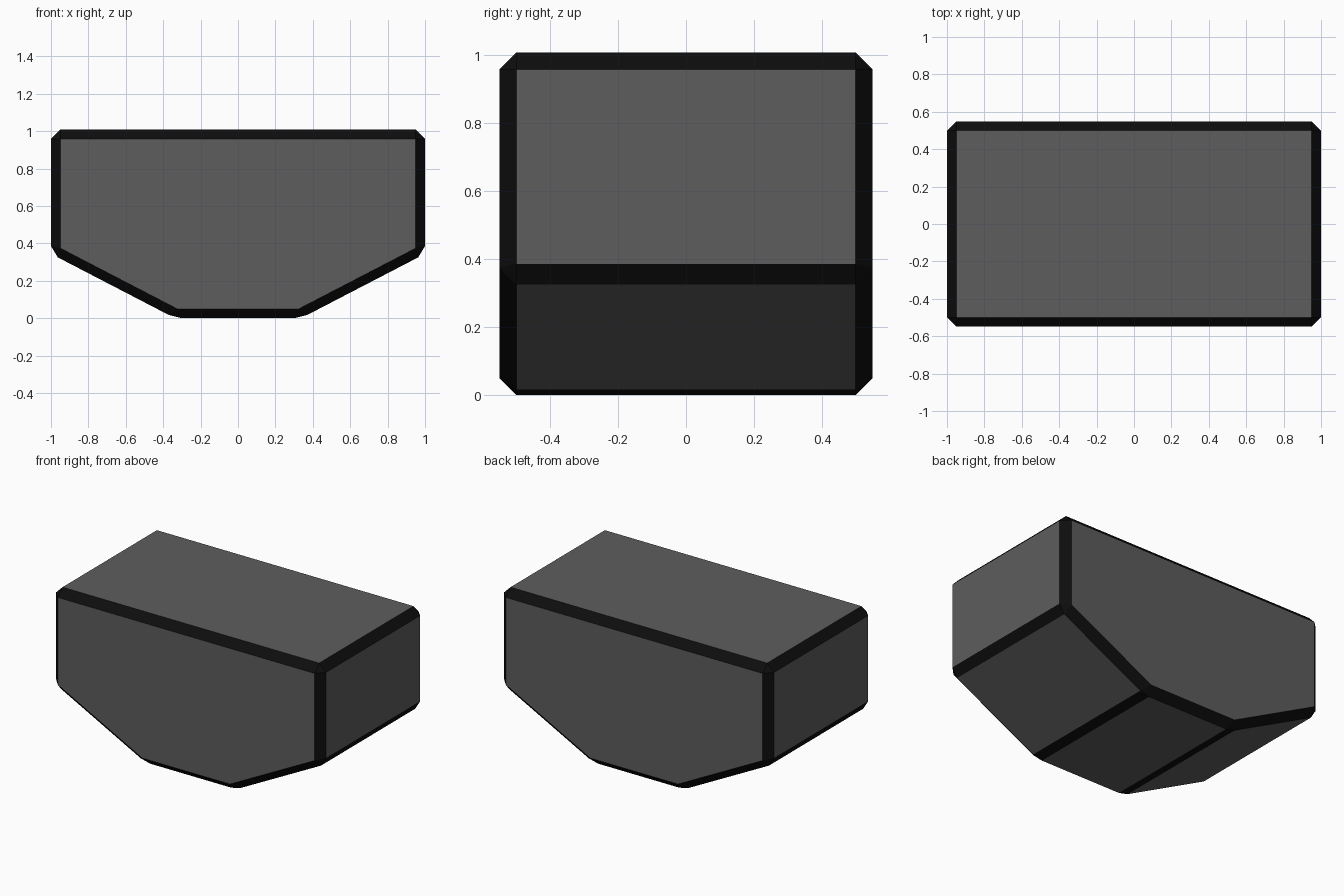
import bpy, bmesh

if "Cube" in bpy.data.objects:
    bpy.data.objects.remove(bpy.data.objects["Cube"])


def material(name, value):
    m = bpy.data.materials.new(name)
    m.diffuse_color = (value, value, value, 1)
    m.use_nodes = True
    m.node_tree.nodes["Principled BSDF"].inputs["Base Color"].default_value = m.diffuse_color
    return m


# Half profile of the tub-shaped block, mirrored across x
HALF_DEPTH = 0.549
half = [(0.337, 0.0), (1.0, 0.344), (1.0, 1.008)]
profile = half + [(-x, z) for x, z in reversed(half)]

# Extrude the profile from front to back
bm = bmesh.new()
front = bm.faces.new([bm.verts.new((x, -HALF_DEPTH, z)) for x, z in profile])
geom = bmesh.ops.extrude_face_region(bm, geom=[front])["geom"]
moved = [v for v in geom if isinstance(v, bmesh.types.BMVert)]
bmesh.ops.translate(bm, verts=moved, vec=(0, 2 * HALF_DEPTH, 0))
bmesh.ops.recalc_face_normals(bm, faces=bm.faces)

# Dark chamfer of constant width along every edge
bmesh.ops.bevel(bm, geom=bm.edges[:], offset=0.0707, offset_type='WIDTH',
                segments=1, profile=0.5, affect='EDGES', material=1)

mesh = bpy.data.meshes.new("tapered_block")
bm.to_mesh(mesh)
bm.free()
mesh.materials.append(material("panel_grey", 0.11))
mesh.materials.append(material("edge_black", 0.004))
block = bpy.data.objects.new("tapered_block", mesh)
bpy.context.collection.objects.link(block)
